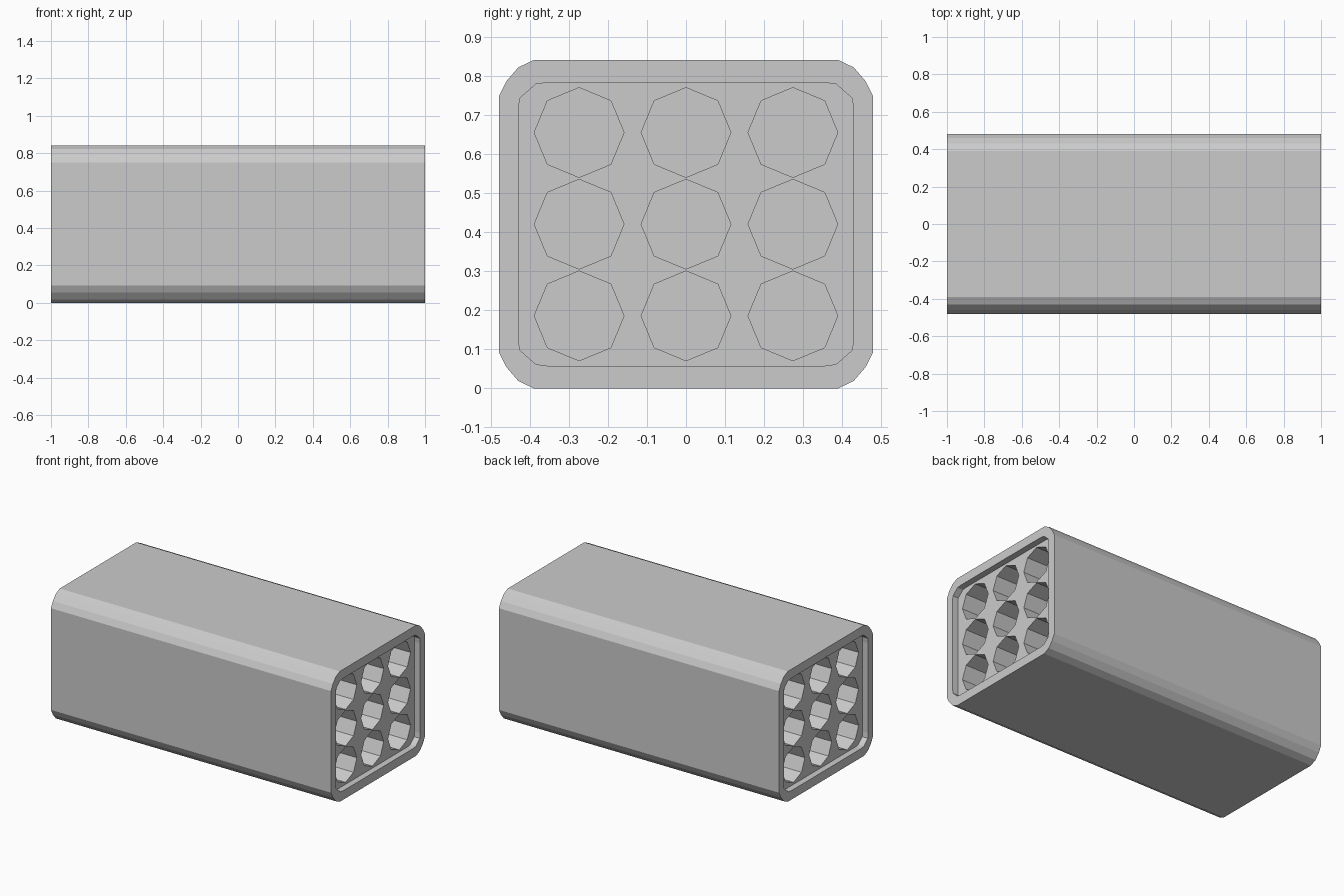
import bpy, bmesh
from math import cos, sin, pi

if "Cube" in bpy.data.objects:
    bpy.data.objects.remove(bpy.data.objects["Cube"])

ZC = 0.421            # height of the box centre
RECESS = 0.04         # depth of the sunk end panels
TUBE_FLOOR = 0.5      # distance of tube floors from the middle


def mirrored_outline(corner):
    """Closed (y, z) outline from one quarter's points, listed from bottom to side."""
    right = [(y, -z) for y, z in corner] + [(y, z) for y, z in reversed(corner)]
    left = [(-y, z) for y, z in reversed(right)]
    return [(y, z + ZC) for y, z in right + left]


def add_prism(bm, outline, x0, x1):
    face = bm.faces.new([bm.verts.new((x0, y, z)) for y, z in outline])
    ext = bmesh.ops.extrude_face_region(bm, geom=[face])
    verts = [g for g in ext["geom"] if isinstance(g, bmesh.types.BMVert)]
    bmesh.ops.translate(bm, verts=verts, vec=(x1 - x0, 0, 0))


def make_object(name, prisms):
    bm = bmesh.new()
    for outline, x0, x1 in prisms:
        add_prism(bm, outline, x0, x1)
    bmesh.ops.recalc_face_normals(bm, faces=bm.faces)
    mesh = bpy.data.meshes.new(name)
    bm.to_mesh(mesh)
    bm.free()
    obj = bpy.data.objects.new(name, mesh)
    bpy.context.collection.objects.link(obj)
    return obj


def cut(target, cutter):
    cutter.hide_render = True
    mod = target.modifiers.new(cutter.name, "BOOLEAN")
    mod.operation, mod.solver, mod.object = "DIFFERENCE", "EXACT", cutter
    bpy.context.view_layer.objects.active = target
    bpy.ops.object.modifier_apply(modifier=mod.name)
    bpy.data.objects.remove(cutter)


# Outer casing with chamfered long edges
outer = mirrored_outline([(0.39, 0.421), (0.43, 0.402), (0.46, 0.367), (0.48, 0.328)])
casing = make_object("tube_casing", [(outer, -1, 1)])

# Sunk panel at each end
inner = mirrored_outline([(0.355, 0.363), (0.385, 0.359), (0.426, 0.323), (0.43, 0.29)])
ends = [(inner, s * (1 - RECESS), s * 1.1) for s in (-1, 1)]
cut(casing, make_object("end_recess_cutter", ends))

# Three by three octagonal tubes at each end
tubes = []
for row in (-1, 0, 1):
    for col in (-1, 0, 1):
        ring = [(col * 0.274 + 0.115 * cos(i * pi / 4),
                 ZC + row * 0.235 + 0.115 * sin(i * pi / 4)) for i in range(8)]
        tubes += [(ring, s * TUBE_FLOOR, s * 1.1) for s in (-1, 1)]
cut(casing, make_object("tube_cutter", tubes))
